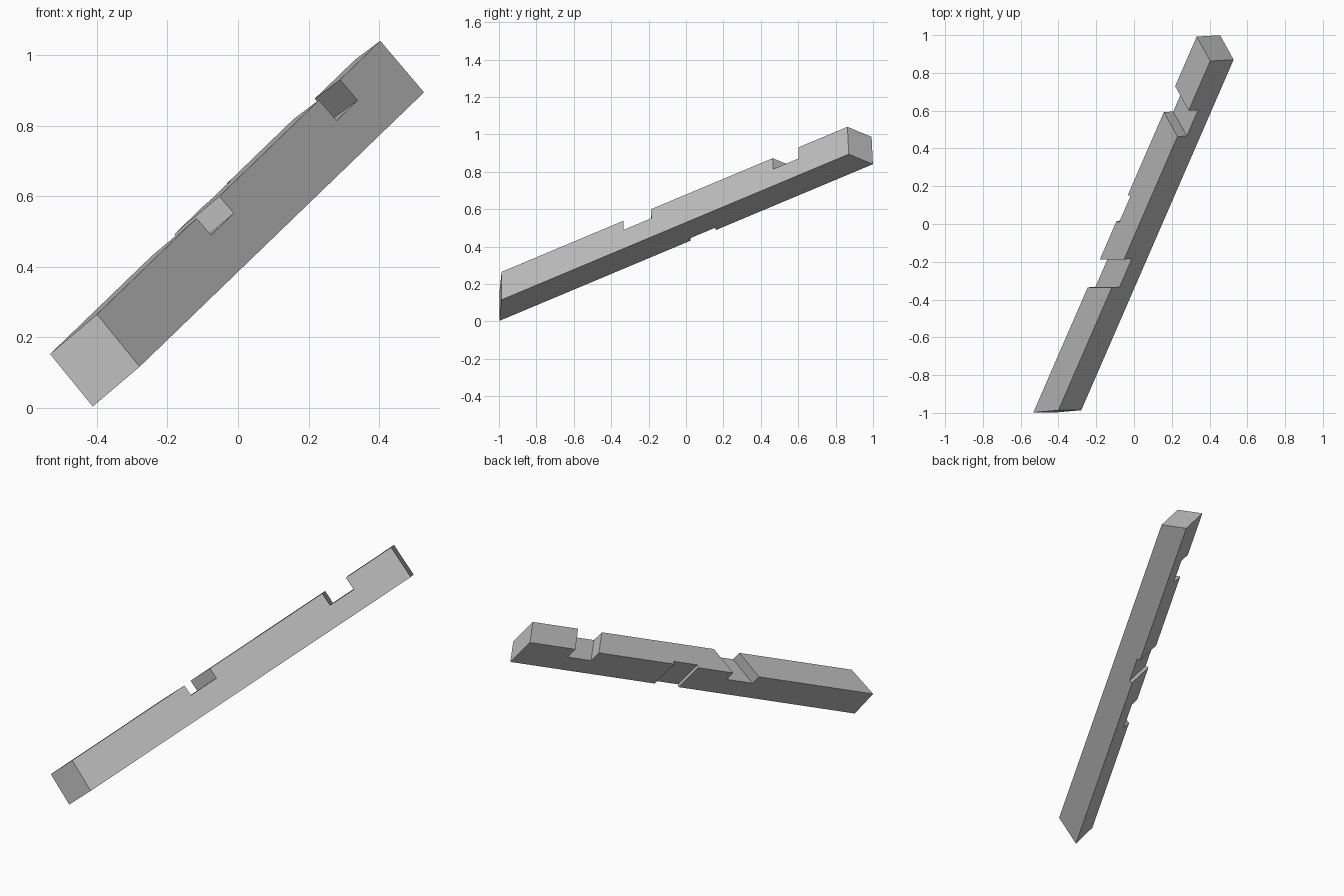
import bpy
import bmesh
from mathutils import Vector

if "Cube" in bpy.data.objects:
    bpy.data.objects.remove(bpy.data.objects["Cube"])

# Beam frame: upper corner of the foot, length direction, depth and thickness
ORIGIN = Vector((-0.40, -0.986, 0.265))
ALONG = Vector((0.372, 0.856, 0.359))
DEPTH = Vector((0.124, 0.007, -0.146))
THICK = Vector((-0.0958, 0.0737, -0.077))

grey = bpy.data.materials.new("plain grey")
grey.use_nodes = True
colour = (0.52, 0.52, 0.52, 1)
grey.diffuse_color = colour
grey.node_tree.nodes["Principled BSDF"].inputs["Base Color"].default_value = colour


def block(name, u_range, w_range, start, end):
    """Block in the beam frame; start and end are (position, skew by depth, skew by thickness)."""
    bm = bmesh.new()
    rings = []
    for s, su, sw in (start, end):
        ring = []
        for i, j in ((0, 0), (1, 0), (1, 1), (0, 1)):
            u, w = u_range[i], w_range[j]
            ring.append(bm.verts.new(
                ORIGIN + ALONG * (s + su * u + sw * w) + DEPTH * u + THICK * w))
        rings.append(ring)
    near, far = rings
    bm.faces.new(near)
    bm.faces.new(far[::-1])
    for i in range(4):
        k = (i + 1) % 4
        bm.faces.new((near[i], far[i], far[k], near[k]))
    bmesh.ops.recalc_face_normals(bm, faces=bm.faces)
    mesh = bpy.data.meshes.new(name)
    bm.to_mesh(mesh)
    bm.free()
    mesh.materials.append(grey)
    obj = bpy.data.objects.new(name, mesh)
    bpy.context.collection.objects.link(obj)
    return obj


# Beam with mitred ends
beam = block("notched_beam", (0, 1), (0, 1), (0, -0.008, -0.1), (2.16, 0, 0.065))

# Two skewed notches across the upper face, one shallow housing on the back face
cutters = [
    block("lower_notch_cutter", (-0.5, 0.33), (-0.3, 1.3),
          (0.76, 0, -0.086), (0.933, 0, -0.086)),
    block("upper_notch_cutter", (-0.5, 0.4), (-0.3, 1.3),
          (1.693, 0, 0.065), (1.853, 0, 0.065)),
    block("back_housing_cutter", (-0.3, 1.3), (0.87, 1.5),
          (1.085, 0, 0), (1.247, 0, 0)),
]
for cutter in cutters:
    cutter.hide_render = True
    cut = beam.modifiers.new(cutter.name, "BOOLEAN")
    cut.operation = "DIFFERENCE"
    cut.solver = "EXACT"
    cut.object = cutter

# Keep the cut result and drop the cutters
bpy.context.view_layer.update()
evaluated = beam.evaluated_get(bpy.context.evaluated_depsgraph_get())
result = bpy.data.meshes.new_from_object(evaluated)
beam.modifiers.clear()
beam.data = result
for cutter in cutters:
    bpy.data.objects.remove(cutter)
